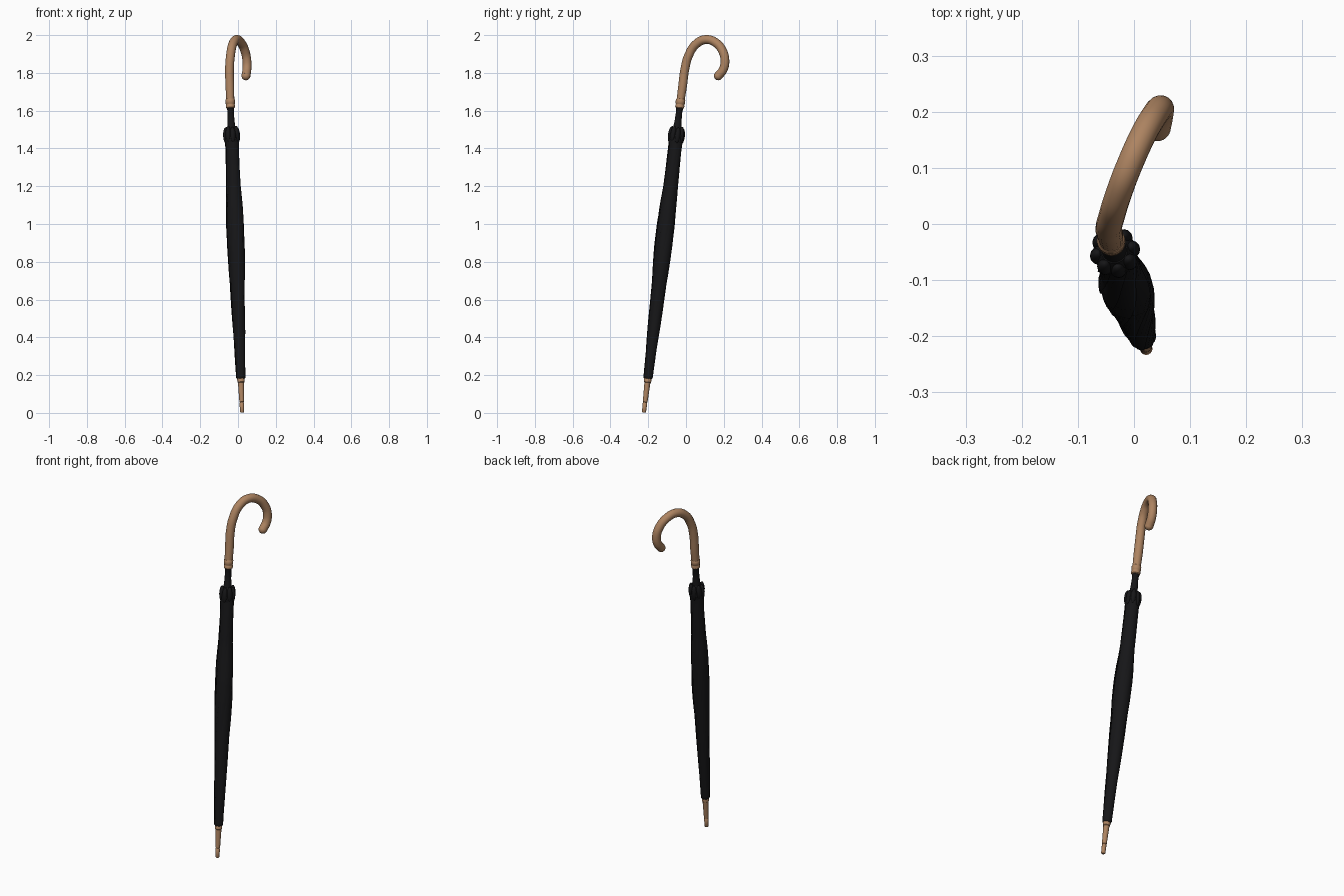
import bpy, bmesh, math, random
from mathutils import Vector

if "Cube" in bpy.data.objects:
    bpy.data.objects.remove(bpy.data.objects["Cube"])

random.seed(4)


def material(name, color):
    m = bpy.data.materials.new(name)
    m.diffuse_color = color
    m.use_nodes = True
    m.node_tree.nodes["Principled BSDF"].inputs["Base Color"].default_value = m.diffuse_color
    return m


WOOD = material("wood", (0.42, 0.23, 0.12, 1))
BLACK = material("black_cloth", (0.008, 0.008, 0.009, 1))

# Leaning centre line of the closed umbrella
TIP, COLLAR = Vector((0.022, -0.223, 0)), Vector((-0.04, -0.032, 1.63))
AXIS = (COLLAR - TIP).normalized()
U = Vector((1, 0, 0)).cross(AXIS).normalized()
V = AXIS.cross(U)


def on_axis(z, r=0, a=0):
    return TIP + (COLLAR - TIP) * (z / 1.63) + (U * math.cos(a) + V * math.sin(a)) * r


def finish(ob, mat, angle=40):
    ob.data.materials.append(mat)
    bpy.ops.object.select_all(action='DESELECT')
    ob.select_set(True)
    bpy.context.view_layer.objects.active = ob
    bpy.ops.object.shade_smooth_by_angle(angle=math.radians(angle))
    return ob


def loft(name, rings, mat, angle=40):
    """Skin a list of equal-length rings of points and cap the ends."""
    bm = bmesh.new()
    vs = [[bm.verts.new(p) for p in ring] for ring in rings]
    n = len(vs[0])
    for a, b in zip(vs, vs[1:]):
        for i in range(n):
            j = (i + 1) % n
            bm.faces.new((a[i], a[j], b[j], b[i]))
    bm.faces.new(vs[0][::-1])
    bm.faces.new(vs[-1])
    bmesh.ops.recalc_face_normals(bm, faces=bm.faces)
    me = bpy.data.meshes.new(name)
    bm.to_mesh(me)
    bm.free()
    ob = bpy.data.objects.new(name, me)
    bpy.context.collection.objects.link(ob)
    return finish(ob, mat, angle)


def turned(name, profile, mat, n=32):
    return loft(name, [[on_axis(z, r, 2 * math.pi * i / n) for i in range(n)]
                       for z, r in profile], mat)


# Wooden tip with its bands
turned("ferrule", [(0.002, 0.008), (0.006, 0.011), (0.05, 0.012), (0.052, 0.0105),
                   (0.056, 0.0105), (0.058, 0.0125), (0.16, 0.016), (0.163, 0.019),
                   (0.184, 0.020), (0.188, 0.017), (0.2, 0.015)], WOOD)

# Shaft and runner
turned("shaft", [(0.17, 0.009), (1.635, 0.009)], BLACK)
turned("runner", [(1.44, 0.024), (1.51, 0.022), (1.55, 0.018), (1.60, 0.0165),
                  (1.605, 0.0185), (1.622, 0.0185), (1.625, 0.015)], BLACK)

# Rolled canopy: overlapping pleats that wind around the shaft
PROFILE = [(0.178, 0.018), (0.186, 0.024), (0.3, 0.0275), (0.45, 0.032), (0.6, 0.0365),
           (0.75, 0.042), (0.88, 0.0465), (1.0, 0.0475), (1.08, 0.045), (1.2, 0.038),
           (1.3, 0.0365), (1.4, 0.036), (1.45, 0.037), (1.475, 0.03)]


def radius_at(z):
    for (z0, r0), (z1, r1) in zip(PROFILE, PROFILE[1:]):
        if z <= z1:
            t = (z - z0) / (z1 - z0)
            return r0 + (r1 - r0) * t
    return PROFILE[-1][1]


PLEATS, SECTOR, REACH = 8, math.pi / 4, math.radians(75)
waves = [(random.uniform(0, 6.28), random.uniform(9, 16)) for _ in range(PLEATS)]


def pleated_ring(z):
    r, ring = radius_at(z), []
    twist = 2.2 * z
    for k in range(PLEATS):
        phase, freq = waves[k]
        wob = 0.03 * math.sin(freq * z + phase)
        for s in (0, 0.2, 0.4, 0.6, 0.8, 0.94, 1):      # outer layer
            rr = 0.82 + 0.2 * math.sin(s * math.pi / 2) + wob * s
            ring.append(on_axis(z, r * rr, k * SECTOR + s * REACH + twist))
        for s in (0.25, 0.65):                           # tucked under
            a = REACH + (SECTOR - REACH) * s
            ring.append(on_axis(z, r * (0.97 - 0.13 * s), k * SECTOR + a + twist))
    return ring


zs = sorted({z for z, _ in PROFILE} | {0.2 + 0.02 * i for i in range(63)})
loft("canopy", [pleated_ring(z) for z in zs], BLACK, 50)

# Gathered canopy hem with the rib ends
turned("hem_band", [(1.425, 0.033), (1.44, 0.038), (1.47, 0.039), (1.495, 0.034),
                    (1.51, 0.024)], BLACK)
for i in range(PLEATS):
    a = i * SECTOR + 0.2
    dz = 0.006 * (i % 2)
    rings = []
    for j in range(9):
        t = math.pi * (0.04 + 0.92 * j / 8)
        c = on_axis(1.468 + dz - 0.043 * math.cos(t), 0.031, a)
        w = 0.0145 * math.sin(t)
        rings.append([c + U * w * math.cos(b * math.pi / 6) + V * w * math.sin(b * math.pi / 6)
                      for b in range(12)])
    loft(f"hem_fold_{i + 1}", rings, BLACK, 60)

# Collar under the handle
turned("handle_collar", [(1.612, 0.019), (1.616, 0.0235), (1.628, 0.0245), (1.631, 0.0225),
                         (1.635, 0.0225), (1.638, 0.025), (1.658, 0.025), (1.662, 0.022)], WOOD)

# Crook handle
PATH = [(-0.0405, -0.031, 1.64), (-0.043, -0.018, 1.73), (-0.045, -0.006, 1.82),
        (-0.040, 0.013, 1.89), (-0.028, 0.052, 1.951), (-0.008, 0.105, 1.9765),
        (0.017, 0.160, 1.958), (0.037, 0.194, 1.915), (0.047, 0.206, 1.865),
        (0.047, 0.197, 1.818), (0.042, 0.171, 1.784)]
cu = bpy.data.curves.new("handle", 'CURVE')
cu.dimensions = '3D'
cu.bevel_depth = 0.0235
cu.bevel_resolution = 6
cu.use_fill_caps = True
sp = cu.splines.new('BEZIER')
sp.resolution_u = 8
sp.bezier_points.add(len(PATH) - 1)
for i, (bp, co) in enumerate(zip(sp.bezier_points, PATH)):
    bp.co = co
    bp.handle_left_type = bp.handle_right_type = 'AUTO'
    bp.radius = 0.9 if i == 0 else 1
handle = bpy.data.objects.new("handle", cu)
bpy.context.collection.objects.link(handle)
bpy.ops.object.select_all(action='DESELECT')
handle.select_set(True)
bpy.context.view_layer.objects.active = handle
bpy.ops.object.convert(target='MESH')
finish(bpy.context.view_layer.objects.active, WOOD)

# Rounded handle end
bpy.ops.mesh.primitive_uv_sphere_add(segments=28, ring_count=16, radius=0.0232,
                                     location=PATH[-1])
end = bpy.context.object
end.name = "handle_end"
finish(end, WOOD)
